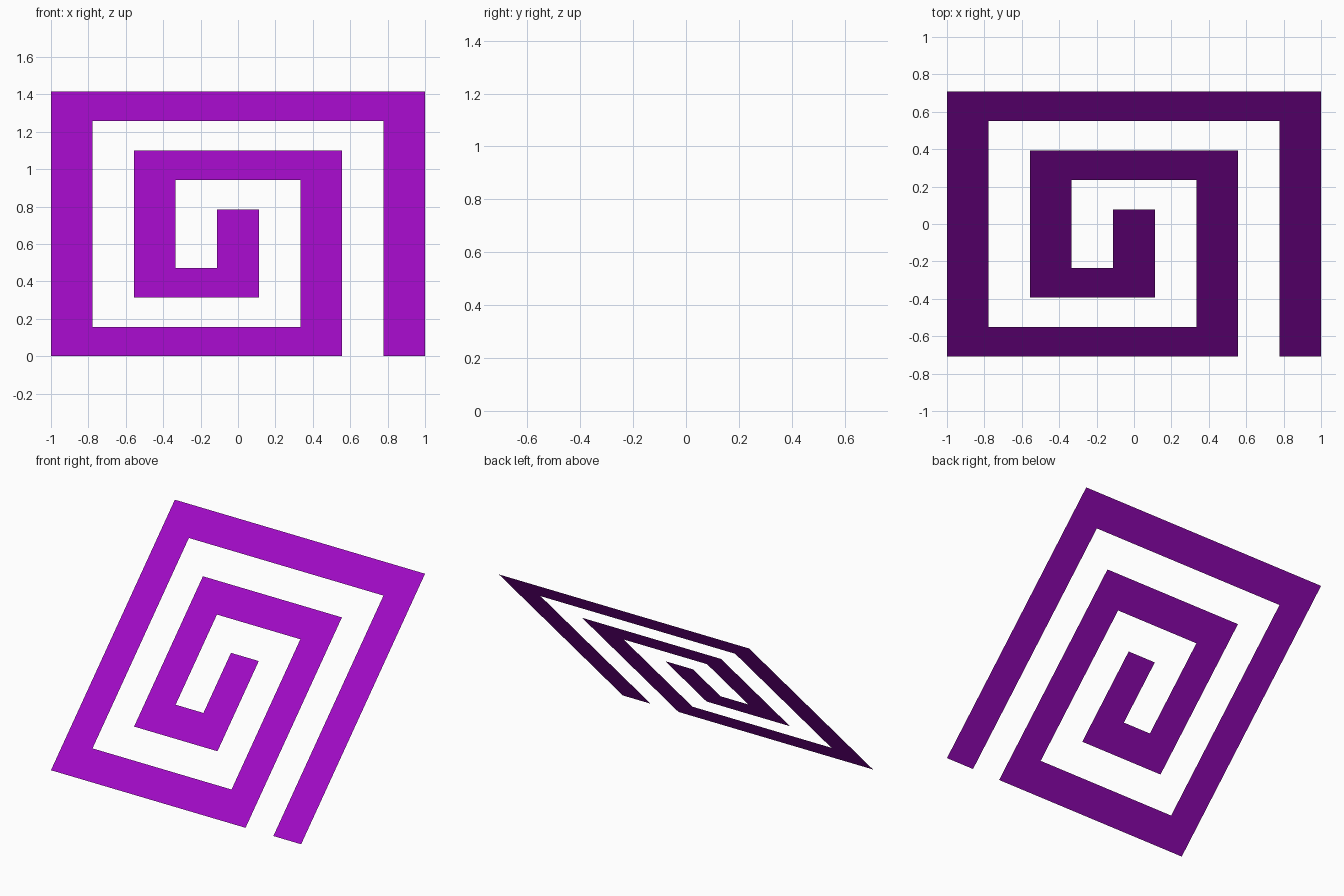
import bpy, bmesh
from mathutils import Vector, Matrix
from math import radians

if "Cube" in bpy.data.objects:
    bpy.data.objects.remove(bpy.data.objects["Cube"])

CELL = 2 / 9  # strip width, equal to the gap

# Centre line of the square spiral, in cells
path = [Vector(p) for p in [(8, -.5), (8, 8), (0, 8), (0, 0), (6, 0),
                            (6, 6), (2, 6), (2, 2), (4, 2), (4, 4.5)]]
sides = []
for a, b in zip(path, path[1:]):
    d = (b - a).normalized()
    sides.append(Vector((-d.y, d.x)))

# Mitred flat strip along the centre line
bm = bmesh.new()
rails = []
for i, p in enumerate(path):
    off = sides[0] if i == 0 else sides[-1] if i == len(sides) else sides[i - 1] + sides[i]
    rails.append([bm.verts.new((((p + off * s).x - 4) * CELL, ((p + off * s).y - 4) * CELL, 0))
                  for s in (.5, -.5)])
for (l0, r0), (l1, r1) in zip(rails, rails[1:]):
    bm.faces.new((l0, r0, r1, l1))

# Lean the sheet back by 45 degrees and rest it on the floor
bm.transform(Matrix.Translation((0, 0, 2 ** -.5)) @ Matrix.Rotation(radians(45), 4, 'X'))
mesh = bpy.data.meshes.new("square_spiral")
bm.to_mesh(mesh)
bm.free()
spiral = bpy.data.objects.new("square_spiral", mesh)
bpy.context.collection.objects.link(spiral)

# Purple material
mat = bpy.data.materials.new("purple")
mat.diffuse_color = (0.35, 0.003, 0.55, 1)
mat.use_nodes = True
mat.node_tree.nodes["Principled BSDF"].inputs["Base Color"].default_value = mat.diffuse_color
mesh.materials.append(mat)
